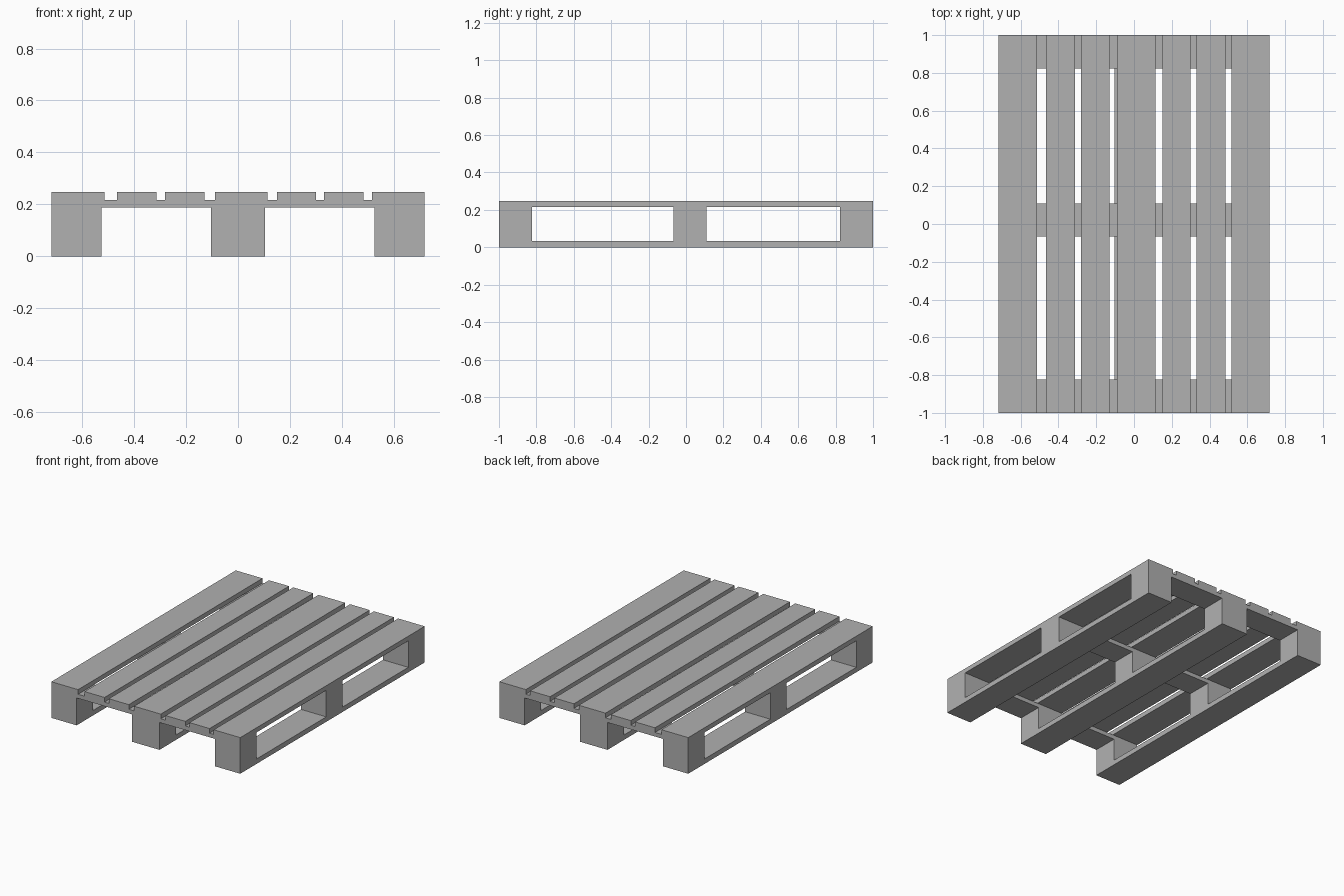
import bpy, bmesh
from mathutils import Vector

if "Cube" in bpy.data.objects:
    bpy.data.objects.remove(bpy.data.objects["Cube"])

# Dark grey shared by all parts
grey = bpy.data.materials.new("dark_grey")
grey.diffuse_color = (0.44, 0.44, 0.44, 1)
grey.use_nodes = True
grey.node_tree.nodes["Principled BSDF"].inputs["Base Color"].default_value = grey.diffuse_color


def box(name, xr, yr, zr):
    """Axis-aligned box from its x, y and z ranges."""
    mesh = bpy.data.meshes.new(name)
    bm = bmesh.new()
    bmesh.ops.create_cube(bm, size=1)
    size = Vector([r[1] - r[0] for r in (xr, yr, zr)])
    mid = Vector([(r[0] + r[1]) / 2 for r in (xr, yr, zr)])
    bmesh.ops.scale(bm, vec=size, verts=bm.verts)
    bmesh.ops.translate(bm, vec=mid, verts=bm.verts)
    bm.to_mesh(mesh)
    bm.free()
    mesh.materials.append(grey)
    obj = bpy.data.objects.new(name, mesh)
    bpy.context.collection.objects.link(obj)
    return obj


HALF_W = 0.717
LENGTH = (-1, 1)
Z_BASE, Z_BLOCK, Z_CROSS, Z_TOP = 0.034, 0.188, 0.216, 0.248

deck_x = [(-HALF_W, -0.514), (-0.465, -0.313), (-0.281, -0.129), (-0.089, 0.114),
          (0.151, 0.3), (0.332, 0.484), (0.516, HALF_W)]
runner_x = [(-HALF_W, -0.525), (-0.104, 0.104), (0.525, HALF_W)]
cross_y = [(-1, -0.823), (-0.067, 0.109), (0.823, 1)]

# Top deck boards running front to back
for i, xr in enumerate(deck_x):
    box(f"deck_board_{i + 1}", xr, LENGTH, (Z_CROSS, Z_TOP))

# Cross boards under the deck
for i, yr in enumerate(cross_y):
    box(f"cross_board_{i + 1}", (-HALF_W, HALF_W), yr, (Z_BLOCK, Z_CROSS))

# Bottom runners, each carrying three spacer blocks
for i, xr in enumerate(runner_x):
    box(f"bottom_runner_{i + 1}", xr, LENGTH, (0, Z_BASE))
    for j, yr in enumerate(cross_y):
        box(f"spacer_block_{i + 1}_{j + 1}", xr, yr, (Z_BASE, Z_BLOCK))
